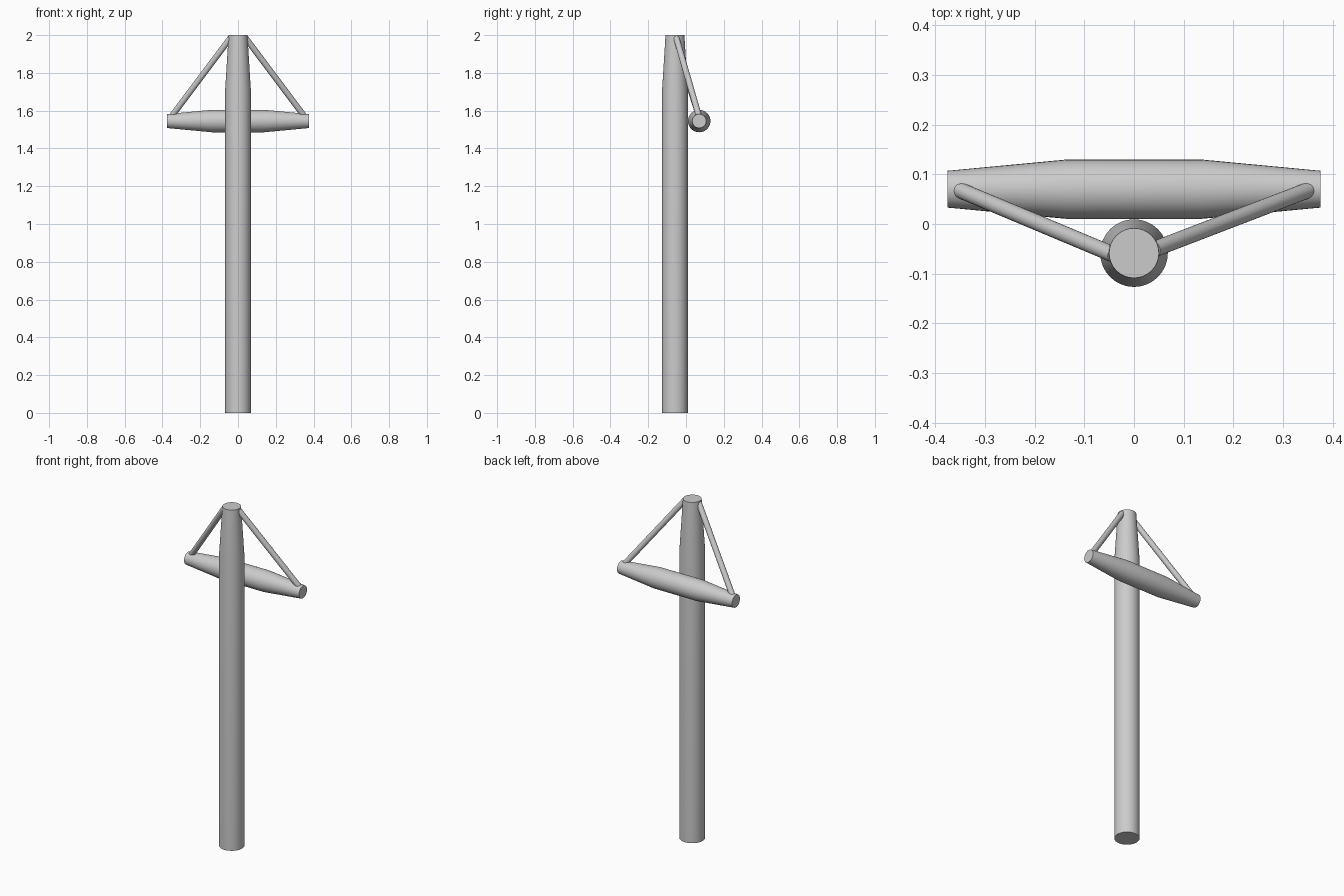
import bpy, bmesh, math
from mathutils import Vector, Matrix

if "Cube" in bpy.data.objects:
    bpy.data.objects.remove(bpy.data.objects["Cube"])


def turned(name, stations, start, direction, segments=32):
    """Capped round bar from (distance, radius) stations along an axis."""
    bm = bmesh.new()
    rot = Vector(direction).to_track_quat('Z', 'Y').to_matrix().to_4x4()
    place = Matrix.Translation(start) @ rot
    rings = []
    for d, r in stations:
        angles = [2 * math.pi * i / segments for i in range(segments)]
        rings.append([bm.verts.new(place @ Vector((r * math.cos(a), r * math.sin(a), d)))
                      for a in angles])
    for lower, upper in zip(rings, rings[1:]):
        for i in range(segments):
            j = (i + 1) % segments
            bm.faces.new((lower[i], lower[j], upper[j], upper[i]))
    bm.faces.new(rings[0][::-1])
    bm.faces.new(rings[-1])
    mesh = bpy.data.meshes.new(name)
    bm.to_mesh(mesh)
    bm.free()
    obj = bpy.data.objects.new(name, mesh)
    bpy.context.collection.objects.link(obj)
    bpy.ops.object.select_all(action='DESELECT')
    obj.select_set(True)
    bpy.context.view_layer.objects.active = obj
    bpy.ops.object.shade_smooth_by_angle(angle=math.radians(30))
    return obj


# Upright post, tapered at the top
turned("mast", [(0, 0.068), (1.71, 0.068), (2.0, 0.050)], (0, -0.0585, 0), (0, 0, 1))

# Crossbar behind the post, tapered towards both ends
turned("yard", [(0, 0.037), (0.238, 0.0595), (0.512, 0.0595), (0.75, 0.037)],
       (-0.375, 0.07, 1.545), (1, 0, 0))

# Stays from the post head to the crossbar ends
for side, name, head_y in ((-1, "left_stay", -0.062), (1, "right_stay", -0.051)):
    foot = Vector((side * 0.35, 0.068, 1.572))
    head = Vector((side * 0.04, head_y, 1.985))
    span = head - foot
    turned(name, [(0, 0.016), (span.length, 0.016)], foot, span, 24)
